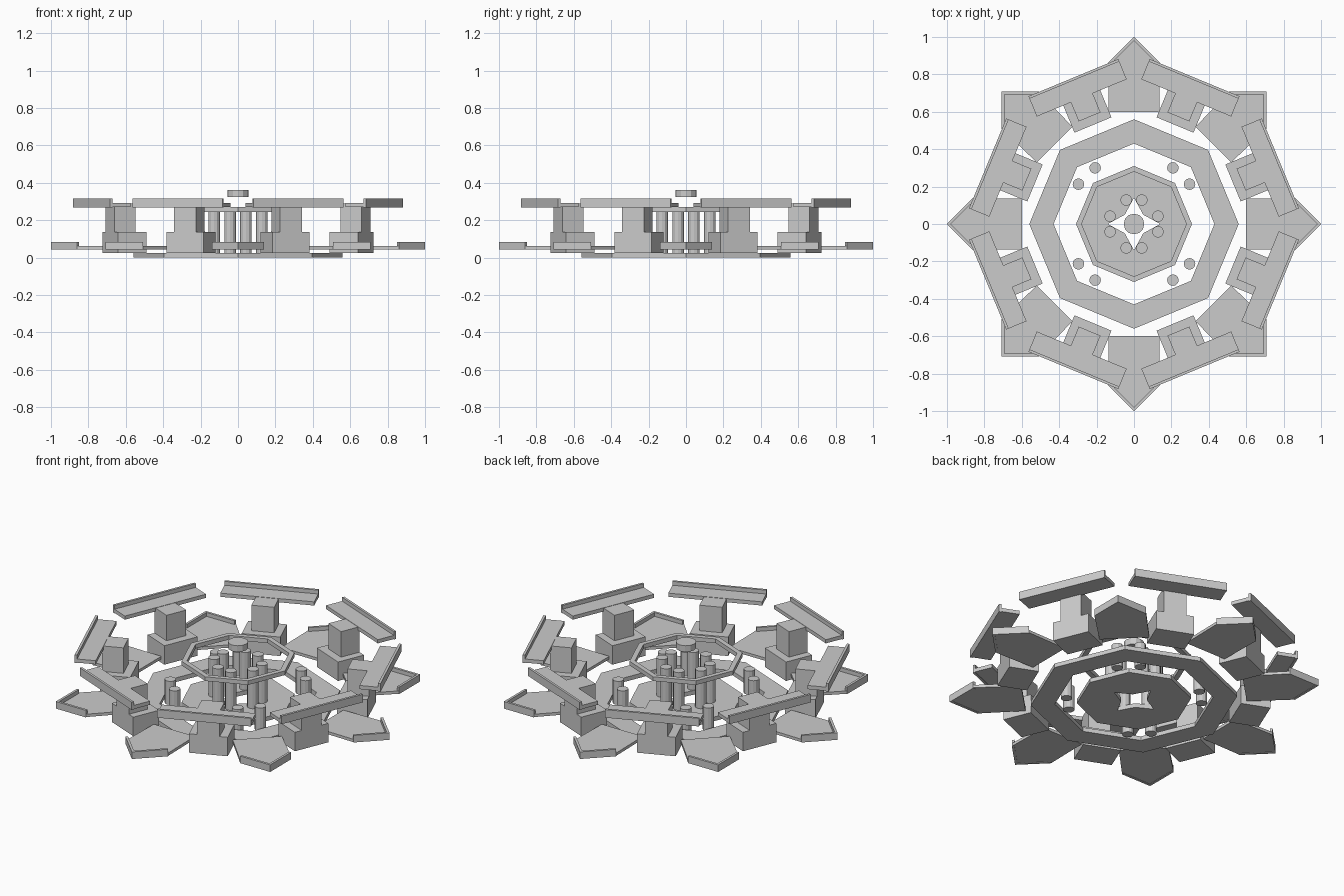
import bpy, bmesh, math
from mathutils import Vector

cube = bpy.data.objects.get("Cube")
if cube:
    bpy.data.objects.remove(cube, do_unlink=True)

# One plain grey for the whole model
grey = bpy.data.materials.new("plain_grey")
grey.use_nodes = True
GREY = (0.6, 0.6, 0.6, 1)
grey.diffuse_color = GREY
grey.node_tree.nodes["Principled BSDF"].inputs["Base Color"].default_value = GREY


def add_object(name, bm, angle=0):
    bmesh.ops.recalc_face_normals(bm, faces=bm.faces)
    mesh = bpy.data.meshes.new(name)
    bm.to_mesh(mesh)
    bm.free()
    mesh.materials.append(grey)
    obj = bpy.data.objects.new(name, mesh)
    obj.rotation_euler.z = angle
    bpy.context.collection.objects.link(obj)
    return obj


def prism(bm, outline, z0, z1):
    """Extrude a flat outline from z0 up to z1."""
    face = bm.faces.new([bm.verts.new((x, y, z0)) for x, y in outline])
    ext = bmesh.ops.extrude_face_region(bm, geom=[face])
    verts = [g for g in ext["geom"] if isinstance(g, bmesh.types.BMVert)]
    bmesh.ops.translate(bm, vec=Vector((0, 0, z1 - z0)), verts=verts)


def block(bm, r0, r1, half, z0, z1):
    prism(bm, [(r0, -half), (r1, -half), (r1, half), (r0, half)], z0, z1)


def polar(radii, z):
    n = len(radii)
    return [(r * math.cos(math.tau * i / n), r * math.sin(math.tau * i / n), z)
            for i, r in enumerate(radii)]


def ring(name, outer, inner, z0, z1):
    """Flat ring between two eight-cornered loops."""
    bm = bmesh.new()
    loops = [[bm.verts.new(p) for p in polar(radii, z)]
             for radii, z in ((outer, z0), (outer, z1), (inner, z1), (inner, z0))]
    for a, b in zip(loops, loops[1:] + loops[:1]):
        for i in range(8):
            j = (i + 1) % 8
            bm.faces.new((a[i], a[j], b[j], b[i]))
    return add_object(name, bm)


def cylinder(name, x, y, radius, z0, z1, sides=12):
    bm = bmesh.new()
    prism(bm, [(x + px, y + py) for px, py, _ in polar([radius] * sides, 0)], z0, z1)
    return add_object(name, bm)


# Floor ring, centre plate with a four-pointed star opening, raised hoop
ring("floor_ring", [0.56] * 8, [0.43] * 8, 0, 0.025)
ring("centre_plate", [0.31] * 8, [0.14, 0.07] * 4, 0, 0.025)
ring("raised_hoop", [0.31] * 8, [0.28] * 8, 0.245, 0.27)

# Floating hub cap
cylinder("hub_cap", 0, 0, 0.055, 0.325, 0.362)

# Paired columns, inner tall and outer short
for sx in (-1, 1):
    for sy in (-1, 1):
        for x, y in ((0.042, 0.128), (0.128, 0.042)):
            cylinder("inner_column", sx * x, sy * y, 0.031, 0.02, 0.25)
        for x, y in ((0.208, 0.3), (0.297, 0.213)):
            cylinder("outer_column", sx * x, sy * y, 0.031, 0, 0.14)

for k in range(8):
    angle = k * math.pi / 4

    # Pointed floor petal with a raised rim along its tip
    bm = bmesh.new()
    prism(bm, [(0.6, -0.135), (0.86, -0.14), (1, 0), (0.86, 0.14), (0.6, 0.135)],
          0.045, 0.062)
    prism(bm, [(0.86, -0.14), (1, 0), (0.86, 0.14), (0.85, 0.13), (0.98, 0), (0.85, -0.13)],
          0.043, 0.085)
    add_object("petal", bm, angle)

    # Support between petals: broad foot and narrower pillar
    bm = bmesh.new()
    block(bm, 0.573, 0.74, 0.107, 0.025, 0.138)
    block(bm, 0.62, 0.74, 0.063, 0.138, 0.29)
    add_object("support", bm, angle + math.pi / 8)

    # Crossbar with a raised outer rim
    bm = bmesh.new()
    block(bm, 0.73, 0.84, 0.26, 0.27, 0.292)
    block(bm, 0.833, 0.847, 0.26, 0.267, 0.315)
    add_object("crossbar", bm, angle + math.pi / 8)
